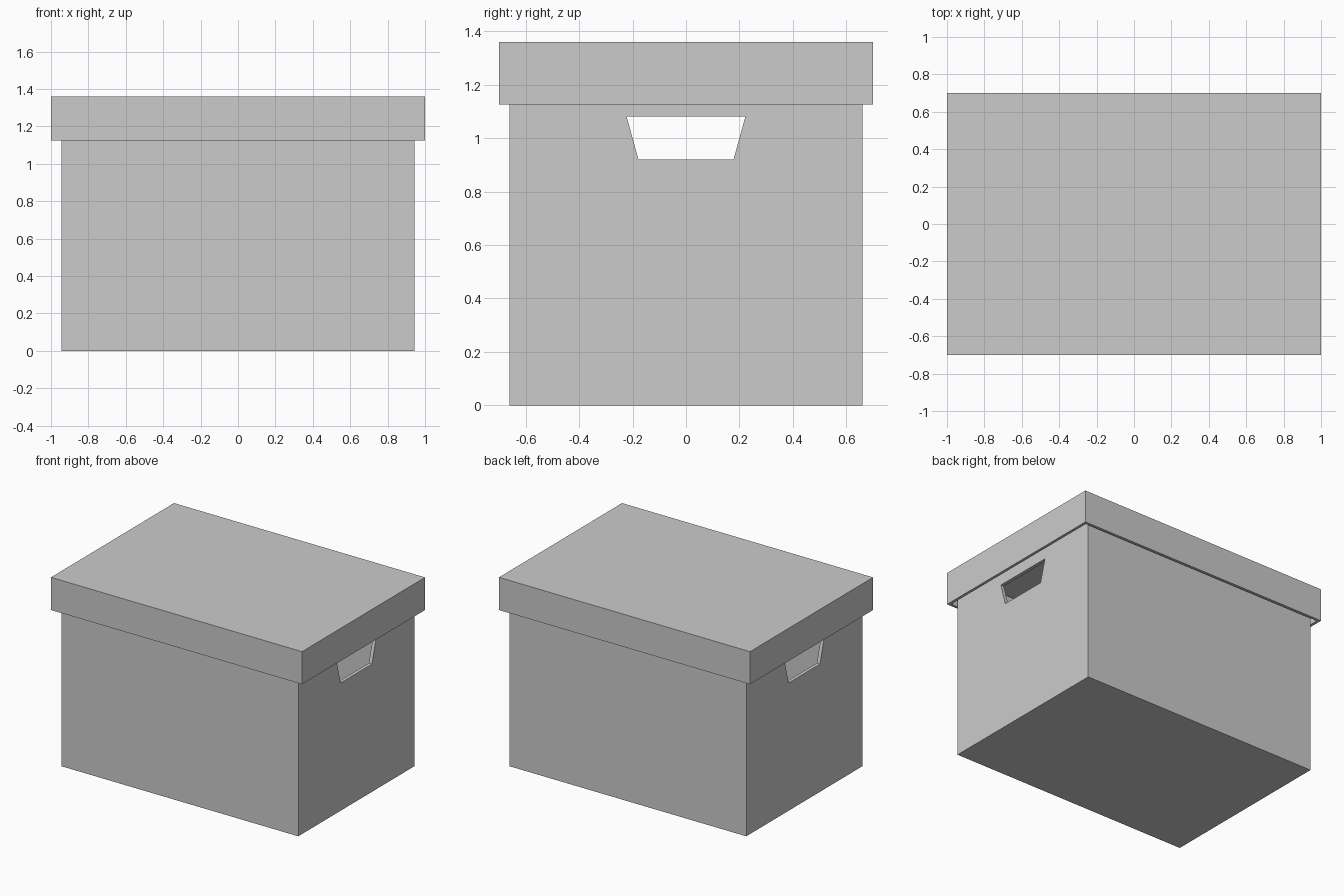
import bpy, bmesh
from mathutils import Matrix

if "Cube" in bpy.data.objects:
    bpy.data.objects.remove(bpy.data.objects["Cube"])


def add_object(name, bm):
    mesh = bpy.data.meshes.new(name)
    bm.to_mesh(mesh)
    bm.free()
    obj = bpy.data.objects.new(name, mesh)
    bpy.context.collection.objects.link(obj)
    return obj


def open_box(name, half_x, half_y, z0, z1, wall, open_dir):
    """Box with its top (+1) or bottom (-1) removed and walls thickened inward."""
    bm = bmesh.new()
    size = Matrix.Diagonal((2 * half_x, 2 * half_y, z1 - z0, 1))
    bmesh.ops.create_cube(bm, size=1, matrix=Matrix.Translation((0, 0, (z0 + z1) / 2)) @ size)
    bm.normal_update()
    faces = [f for f in bm.faces if f.normal.z * open_dir > 0.5]
    bmesh.ops.delete(bm, geom=faces, context='FACES')
    obj = add_object(name, bm)
    mod = obj.modifiers.new("wall_thickness", 'SOLIDIFY')
    mod.thickness = wall
    mod.offset = -1
    mod.use_even_offset = True
    return obj


# Box body, open at the top under the lid
body = open_box("box_body", 0.943, 0.661, 0.0, 1.33, 0.025, 1)

# Lid, open underneath and slightly wider than the body
open_box("lid", 1.0, 0.70, 1.125, 1.36, 0.02, -1)

# Tapered hand holes, cut through both end walls by one long prism
bm = bmesh.new()
profile = [(-0.178, 0.92), (0.178, 0.92), (0.222, 1.08), (-0.222, 1.08)]
face = bm.faces.new([bm.verts.new((-1.2, y, z)) for y, z in profile])
ext = bmesh.ops.extrude_face_region(bm, geom=[face])
verts = [g for g in ext["geom"] if isinstance(g, bmesh.types.BMVert)]
bmesh.ops.translate(bm, verts=verts, vec=(2.4, 0, 0))
bmesh.ops.recalc_face_normals(bm, faces=bm.faces)
cutter = add_object("hand_hole_cutter", bm)
cutter.hide_render = True
cutter.display_type = 'WIRE'

cut = body.modifiers.new("hand_holes", 'BOOLEAN')
cut.operation = 'DIFFERENCE'
cut.solver = 'EXACT'
cut.object = cutter
